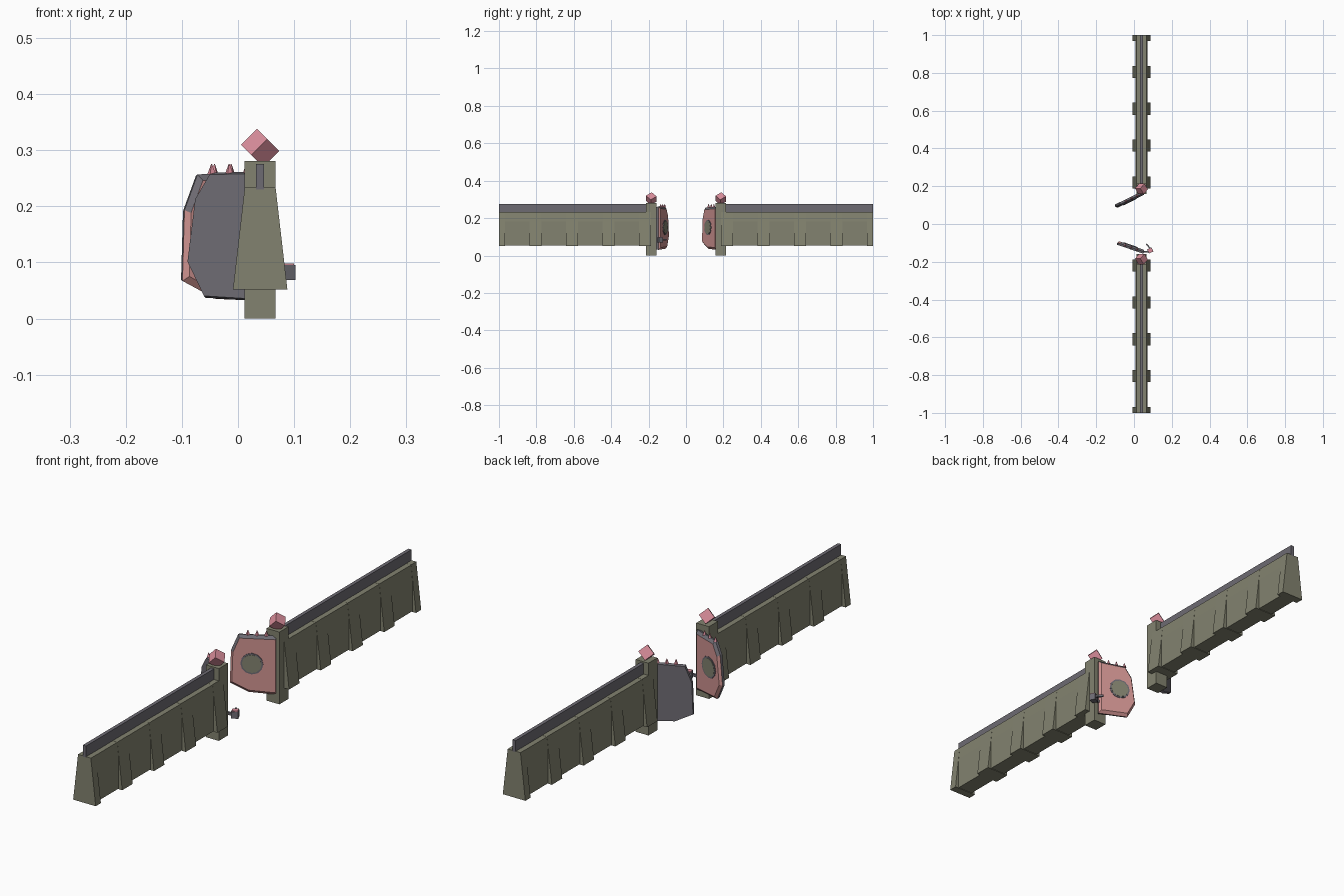
import bpy, bmesh, math
from mathutils import Matrix, Vector

if "Cube" in bpy.data.objects:
    bpy.data.objects.remove(bpy.data.objects["Cube"])


def material(name, rgb):
    m = bpy.data.materials.new(name)
    m.diffuse_color = (*rgb, 1)
    m.use_nodes = True
    m.node_tree.nodes["Principled BSDF"].inputs["Base Color"].default_value = m.diffuse_color
    return m


OLIVE = material("olive stone", (0.225, 0.225, 0.16))
GREY = material("slate grey", (0.155, 0.147, 0.17))
ROSE = material("rose crystal", (0.70, 0.27, 0.33))
SALMON = material("salmon panel", (0.62, 0.29, 0.28))

CX = 0.0395      # centre line of the wall
POST_Y = 0.186   # distance of each post from the middle


def finish(name, bm, mats, matrix=None):
    if matrix:
        bm.transform(matrix)
    bmesh.ops.recalc_face_normals(bm, faces=bm.faces)
    me = bpy.data.meshes.new(name)
    bm.to_mesh(me)
    bm.free()
    for m in mats:
        me.materials.append(m)
    ob = bpy.data.objects.new(name, me)
    bpy.context.collection.objects.link(ob)
    return ob


def loft(bm, lower, upper):
    """Closed solid between two matching loops of points; returns the side faces."""
    a = [bm.verts.new(p) for p in lower]
    b = [bm.verts.new(p) for p in upper]
    bm.faces.new(a)
    bm.faces.new(b)
    n = len(a)
    return [bm.faces.new((a[i], a[(i + 1) % n], b[(i + 1) % n], b[i])) for i in range(n)]


def prism_y(name, half, y0, y1, mat):
    """Symmetric (half width, z) profile swept along y."""
    prof = half + [(-w, z) for w, z in reversed(half)]
    bm = bmesh.new()
    loft(bm, [(CX + w, y0, z) for w, z in prof], [(CX + w, y1, z) for w, z in prof])
    return finish(name, bm, [mat])


def box(name, size, mats, matrix):
    bm = bmesh.new()
    bmesh.ops.create_cube(bm, size=1, matrix=Matrix.Diagonal((*size, 1)))
    return finish(name, bm, mats, matrix)


# Walls, rails, buttresses, posts and crystals on both sides
for side, s in (("front", -1), ("back", 1)):
    prism_y(f"{side}_wall", [(0.0325, 0.054), (0.0325, 0.183), (0.0275, 0.233)],
            s * 0.2, s * 0.998, OLIVE)
    prism_y(f"{side}_rail", [(0.007, 0.23), (0.007, 0.275)], s * 0.2, s * 1.0, GREY)
    for i in range(5):
        c = 1.0 - 0.195 * i
        prism_y(f"{side}_buttress_{i + 1}", [(0.0485, 0.052), (0.0275, 0.2335)],
                s * (c - 0.032), s * min(c + 0.032, 1.0), OLIVE)
    box(f"{side}_post", (0.055, 0.055, 0.281), [OLIVE],
        Matrix.Translation((CX, s * POST_Y, 0.1405)))
    tilt = Matrix.Rotation(math.radians(-45), 4, 'Y') @ Matrix.Rotation(math.radians(40), 4, 'X')
    box(f"{side}_crystal", (0.04, 0.04, 0.04), [ROSE],
        Matrix.Translation((CX, s * POST_Y, 0.304)) @ tilt)


def door(side, hinge, tip, outline, window):
    """Slab door: local x runs from hinge to tip, local y points into the gateway."""
    d = Vector((tip[0] - hinge[0], tip[1] - hinge[1], 0)).normalized()
    n = Vector((-d.y, d.x, 0))
    if n.y * hinge[1] > 0:
        n = -n
    m = Matrix.Identity(4)
    for row in range(3):
        m[row][0], m[row][1], m[row][2] = d[row], n[row], (0, 0, 1)[row]
    m.translation = (hinge[0], hinge[1], 0)

    def ring(y, k):
        return [(0.085 + (u - 0.085) * k, y, 0.148 + (z - 0.148) * k) for u, z in outline]

    # grey outer slab
    bm = bmesh.new()
    loft(bm, ring(-0.01, 0.97), ring(0.001, 1))
    finish(f"{side}_door", bm, [GREY], m)

    # bevelled inner panel, upper bevels grey
    bm = bmesh.new()
    sides = loft(bm, ring(0.001, 1), ring(0.011, 0.9))
    bmesh.ops.recalc_face_normals(bm, faces=bm.faces)
    for f in sides:
        if f.normal.z > 0.12:
            f.material_index = 1
    finish(f"{side}_door_panel", bm, [SALMON, GREY], m)

    # round window with rim
    for part, r, depth, mat in (("rim", 0.041, 0.004, GREY), ("window", 0.035, 0.006, OLIVE)):
        bm = bmesh.new()
        bmesh.ops.create_cone(bm, cap_ends=True, segments=12, radius1=r, radius2=r, depth=depth,
                              matrix=Matrix.Translation((window[0], 0.011, window[1]))
                              @ Matrix.Rotation(math.pi / 2, 4, 'X'))
        finish(f"{side}_door_{part}", bm, [mat], m)

    # spikes along the top edge
    for i, u in enumerate((0.042, 0.075, 0.108)):
        bm = bmesh.new()
        bmesh.ops.create_cone(bm, cap_ends=True, segments=4, radius1=0.008, radius2=0.001,
                              depth=0.018, matrix=Matrix.Translation((u, 0, 0.266)))
        finish(f"{side}_door_spike_{i + 1}", bm, [ROSE], m)


door("back", (0.055, 0.168), (-0.10, 0.092),
     [(0, 0.26), (0.142, 0.257), (0.168, 0.193), (0.172, 0.067), (0.106, 0.035), (0, 0.031)],
     (0.092, 0.15))
door("front", (0.055, -0.149), (-0.087, -0.10),
     [(0, 0.262), (0.109, 0.26), (0.137, 0.215), (0.152, 0.10), (0.12, 0.037), (0, 0.03)],
     (0.084, 0.15))

# Small latch beside the front post: block, coloured cap, stem
turn = Matrix.Translation((0.086, -0.14, 0.082)) @ Matrix.Rotation(math.radians(25), 4, 'Z')
box("latch_block", (0.026, 0.024, 0.026), [GREY], turn)
box("latch_cap", (0.022, 0.02, 0.005), [ROSE], turn @ Matrix.Translation((0, 0, 0.014)))
box("latch_stem", (0.007, 0.032, 0.008), [GREY],
    Matrix.Translation((0.076, -0.118, 0.085)) @ Matrix.Rotation(math.radians(40), 4, 'Z'))
box("latch_arm", (0.034, 0.008, 0.01), [GREY], Matrix.Translation((0.07, -0.148, 0.082)))
